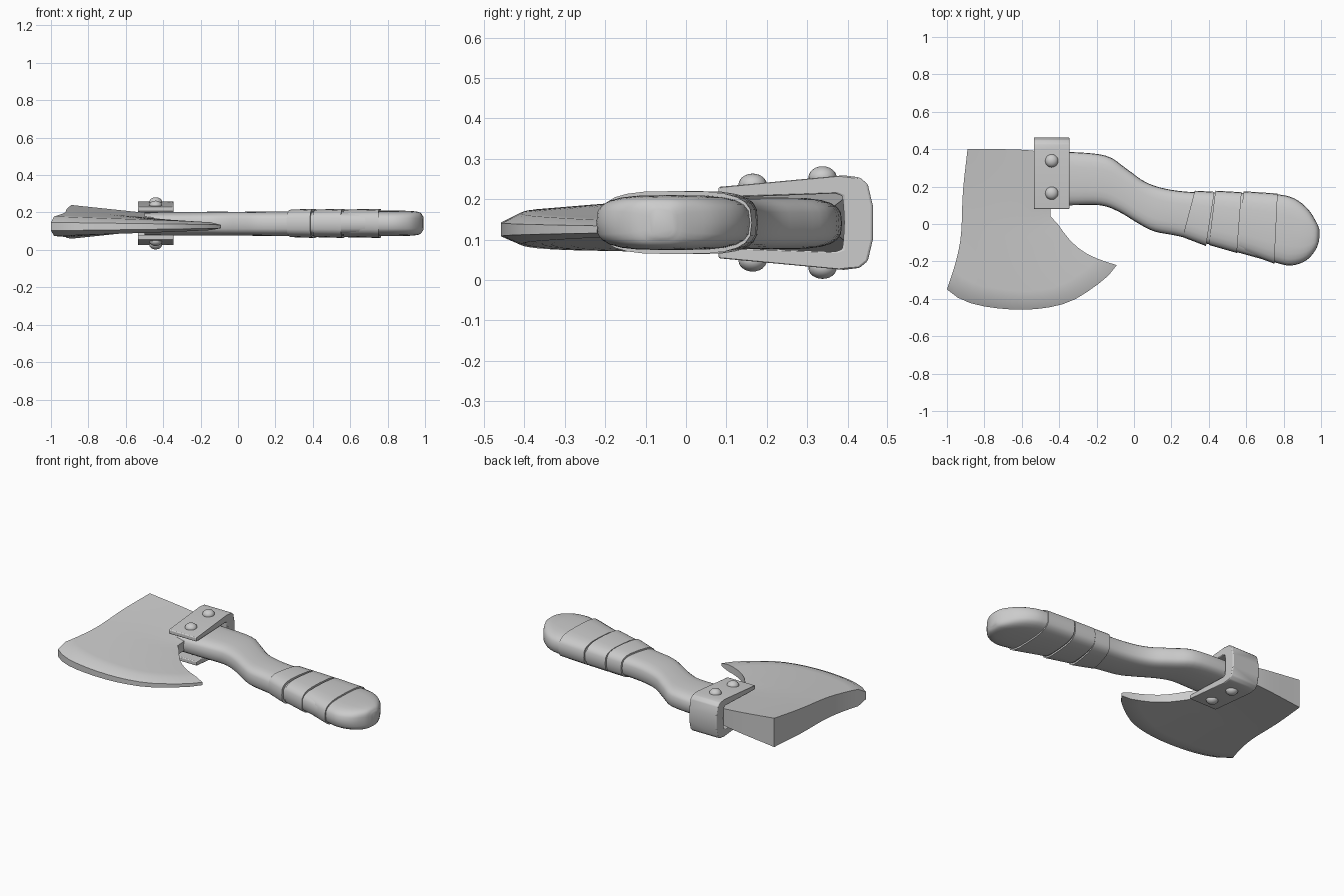
import bpy, bmesh, math
from mathutils import Vector

cube = bpy.data.objects.get("Cube")
if cube:
    bpy.data.objects.remove(cube, do_unlink=True)

grey = bpy.data.materials.new("plain grey")
grey.use_nodes = True
grey.diffuse_color = (0.6, 0.6, 0.6, 1)
grey.node_tree.nodes["Principled BSDF"].inputs["Base Color"].default_value = (0.6, 0.6, 0.6, 1)


def finish(bm, name, angle=35, bevel=0):
    bmesh.ops.remove_doubles(bm, verts=bm.verts, dist=0.0005)
    bmesh.ops.recalc_face_normals(bm, faces=bm.faces)
    mesh = bpy.data.meshes.new(name)
    bm.to_mesh(mesh)
    bm.free()
    mesh.materials.append(grey)
    ob = bpy.data.objects.new(name, mesh)
    bpy.context.collection.objects.link(ob)
    if bevel:
        mod = ob.modifiers.new("soft edges", "BEVEL")
        mod.width, mod.segments, mod.limit_method = bevel, 2, "ANGLE"
    bpy.ops.object.select_all(action="DESELECT")
    ob.select_set(True)
    bpy.context.view_layer.objects.active = ob
    bpy.ops.object.shade_smooth_by_angle(angle=math.radians(angle))
    return ob


def spline(points, steps):
    """Catmull-Rom samples through points of any dimension."""
    pts = [Vector(p) for p in points]
    pts = [pts[0] * 2 - pts[1]] + pts + [pts[-1] * 2 - pts[-2]]
    out = []
    for a, b, c, d in zip(pts, pts[1:], pts[2:], pts[3:]):
        for i in range(steps):
            t = i / steps
            out.append(0.5 * (2 * b + (c - a) * t + (2 * a - 5 * b + 4 * c - d) * t**2
                              + (3 * b - a - 3 * c + d) * t**3))
    return out + [pts[-2]]


def resample(points, n):
    """n + 1 evenly spaced points along a smooth 2D curve."""
    pts = spline(points, 8)
    lengths = [0]
    for a, b in zip(pts, pts[1:]):
        lengths.append(lengths[-1] + (b - a).length)
    out = []
    for k in range(n + 1):
        want = lengths[-1] * k / n
        i = next((j for j in range(1, len(pts)) if lengths[j] >= want - 1e-6), len(pts) - 1)
        f = (want - lengths[i - 1]) / (lengths[i] - lengths[i - 1])
        out.append(pts[i - 1].lerp(pts[i], f))
    return out


def loft(sections, name, sides=24, power=3.2, angle=40):
    """Rounded-box sections, each spanning a back point and a front point."""
    bm = bmesh.new()
    rings = []
    for bx, by, fx, fy, half, zc in sections:
        back, front = Vector((bx, by, zc)), Vector((fx, fy, zc))
        mid, arm = (back + front) / 2, (back - front) / 2
        ring = []
        for k in range(sides):
            a = 2 * math.pi * k / sides
            c, s = math.cos(a), math.sin(a)
            u = math.copysign(abs(c) ** (2 / power), c)
            w = math.copysign(abs(s) ** (2 / power), s)
            ring.append(bm.verts.new(mid + arm * u + Vector((0, 0, half * w))))
        rings.append(ring)
    for r, q in zip(rings, rings[1:]):
        for k in range(sides):
            j = (k + 1) % sides
            bm.faces.new((r[k], r[j], q[j], q[k]))
    bm.faces.new(rings[0])
    bm.faces.new(rings[-1])
    return finish(bm, name, angle)


# Blade: a curved patch between four edges, thick at the poll
N = 14
poll = resample([(-0.89, 0.40), (-0.60, 0.397), (-0.37, 0.37)], N)
edge = resample([(-1.0, -0.35), (-0.94, -0.395), (-0.85, -0.43), (-0.72, -0.452),
                 (-0.58, -0.458), (-0.45, -0.445), (-0.33, -0.41), (-0.21, -0.335),
                 (-0.12, -0.26), (-0.092, -0.22)], N)
outer = resample([(-0.89, 0.40), (-0.915, 0.17), (-0.925, -0.06), (-0.955, -0.21), (-1.0, -0.35)], N)
inner = resample([(-0.37, 0.37), (-0.45, 0.08), (-0.40, -0.01), (-0.33, -0.10),
                  (-0.25, -0.16), (-0.17, -0.195), (-0.092, -0.22)], N)
bm = bmesh.new()
layers = {1: {}, -1: {}}
for i in range(N + 1):
    u = i / N
    for j in range(N + 1):
        v = j / N
        corners = ((1 - u) * (1 - v) * poll[0] + u * (1 - v) * poll[N]
                   + (1 - u) * v * edge[0] + u * v * edge[N])
        p = (1 - v) * poll[i] + v * edge[i] + (1 - u) * outer[j] + u * inner[j] - corners
        half = (1 - v) * (0.09 - 0.055 * u) + v * (0.05 - 0.03 * u)
        if j == N:
            half *= 0.45
        centre = 0.15 - 0.025 * v
        for s in layers:
            layers[s][i, j] = bm.verts.new((p.x, p.y, centre + s * half))
for g in layers.values():
    for i in range(N):
        for j in range(N):
            bm.faces.new((g[i, j], g[i + 1, j], g[i + 1, j + 1], g[i, j + 1]))
rim = ([(i, 0) for i in range(N)] + [(N, j) for j in range(N)]
       + [(i, N) for i in range(N, 0, -1)] + [(0, j) for j in range(N, 0, -1)])
for a, b in zip(rim, rim[1:] + rim[:1]):
    bm.faces.new((layers[1][a], layers[1][b], layers[-1][b], layers[-1][a]))
finish(bm, "blade", 40)

# Handle with a rounded knob: back x, y, front x, y, half thickness, centre height
handle = [(-0.50, 0.385, -0.50, 0.10, 0.062, 0.14), (-0.34, 0.385, -0.34, 0.10, 0.063, 0.14),
          (-0.15, 0.365, -0.18, 0.10, 0.064, 0.14), (-0.04, 0.295, -0.08, 0.065, 0.064, 0.14),
          (0.06, 0.225, 0.02, 0.005, 0.064, 0.14), (0.17, 0.188, 0.11, -0.04, 0.065, 0.14),
          (0.32, 0.17, 0.26, -0.07, 0.066, 0.14), (0.56, 0.165, 0.53, -0.145, 0.067, 0.142),
          (0.77, 0.158, 0.75, -0.205, 0.068, 0.142), (0.86, 0.135, 0.84, -0.222, 0.068, 0.142),
          (0.93, 0.08, 0.92, -0.195, 0.066, 0.142), (0.975, 0.01, 0.97, -0.14, 0.058, 0.142),
          (0.992, -0.03, 0.99, -0.09, 0.035, 0.142)]
loft(spline(handle, 4), "handle")

# Three slanted grip wraps, each flaring towards the knob
wraps = [(0.325, 0.178, 0.26, -0.07, 0.43, 0.172, 0.385, -0.118),
         (0.435, 0.178, 0.40, -0.112, 0.575, 0.17, 0.55, -0.155),
         (0.585, 0.175, 0.56, -0.142, 0.768, 0.163, 0.75, -0.212)]
for k, (a, b, c, d, e, f, g, h) in enumerate(wraps):
    start, end = Vector((a, b, c, d, 0.074, 0.142)), Vector((e, f, g, h, 0.078, 0.142))
    loft([start.lerp(end, t / 4) for t in range(5)], f"grip_wrap_{k + 1}")

# Clamp: a U-shaped strap swept along x
half_profile = [(0.08, 0.062), (0.08, 0.088), (0.39, 0.117), (0.43, 0.112), (0.45, 0.095),
                (0.463, 0.04)]
half_hole = [(0.392, 0.03), (0.387, 0.070), (0.37, 0.072)]
upper = half_profile + half_hole
bm = bmesh.new()
for s in (1, -1):
    # outer and inner lines of one arm, joined to its mirror at the closed end
    outside = half_profile[1:] + [(0.463, 0)]
    inside = [(0.08, 0.062), (0.16, 0.064), (0.37, 0.072), (0.387, 0.066), (0.39, 0.04), (0.392, 0)]
    grid = [[[bm.verts.new((x, y, 0.142 + s * z)) for y, z in line]
             for line in (outside, inside)] for x in (-0.535, -0.345)]
    for m in range(5):
        (o0, i0), (o1, i1) = grid
        bm.faces.new((o0[m], o0[m + 1], o1[m + 1], o1[m]))
        bm.faces.new((i0[m], i0[m + 1], i1[m + 1], i1[m]))
        for o, i in grid:
            bm.faces.new((o[m], o[m + 1], i[m + 1], i[m]))
    bm.faces.new((o0[0], o1[0], i1[0], i0[0]))
finish(bm, "clamp", 40, 0.005)

# Domed rivets, two on each side of the clamp
for y, rise, n in ((0.338, 0.112, 1), (0.165, 0.094, 2)):
    for s, side in ((1, "top"), (-1, "bottom")):
        bm = bmesh.new()
        bmesh.ops.create_uvsphere(bm, u_segments=20, v_segments=12, radius=0.035)
        for v in bm.verts:
            v.co = (v.co.x - 0.44, v.co.y + y, 0.142 + s * rise + v.co.z * 0.78)
        finish(bm, f"rivet_{side}_{n}", 60)
